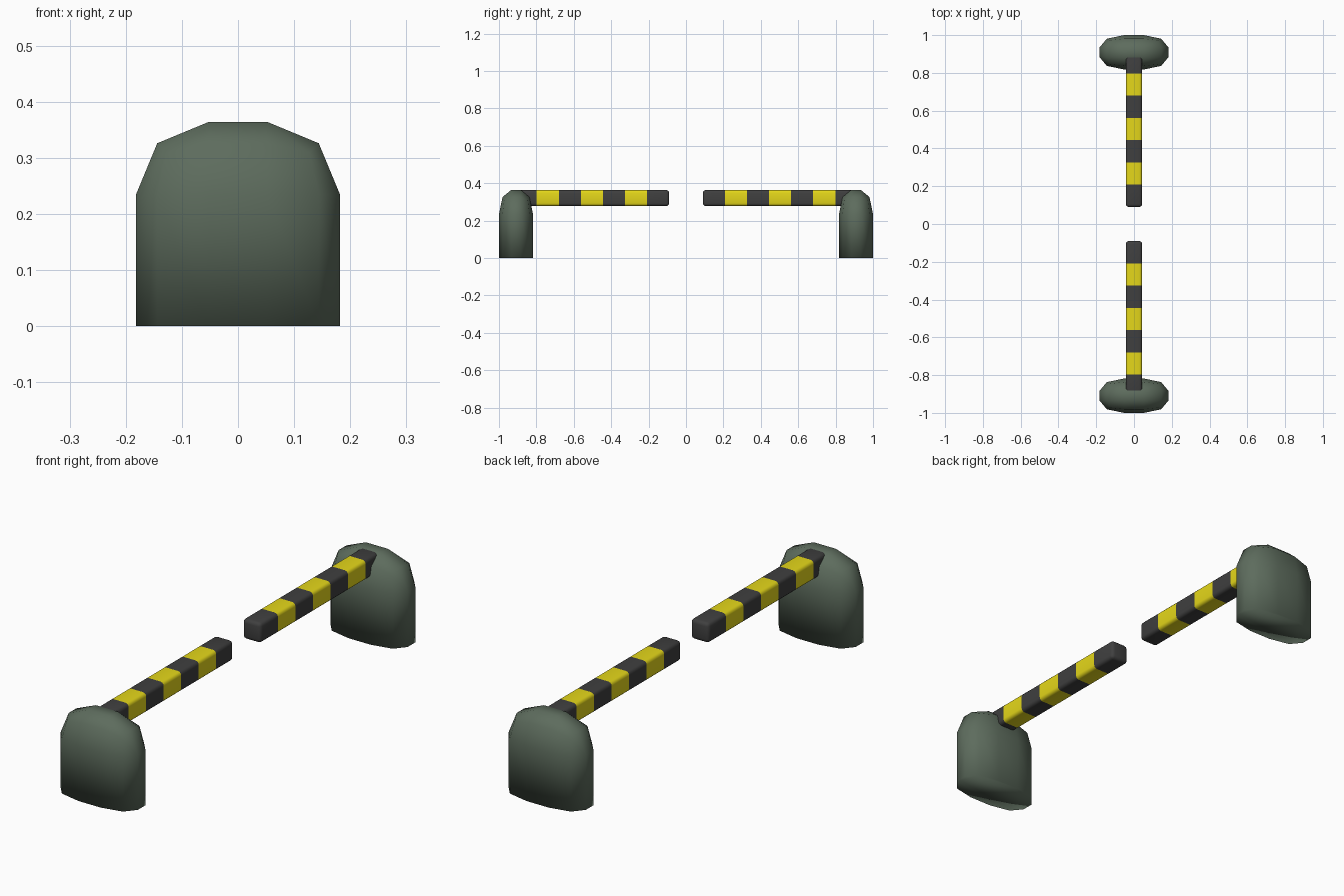
import bpy, bmesh
from mathutils import Vector

if "Cube" in bpy.data.objects:
    bpy.data.objects.remove(bpy.data.objects["Cube"])


def material(name, rgb):
    m = bpy.data.materials.new(name)
    m.diffuse_color = (*rgb, 1)
    m.use_nodes = True
    m.node_tree.nodes["Principled BSDF"].inputs["Base Color"].default_value = m.diffuse_color
    return m


GREEN = material("green_housing", (0.11, 0.15, 0.11))
DARK = material("dark_stripe", (0.05, 0.05, 0.05))
YELLOW = material("yellow_stripe", (0.78, 0.68, 0.01))


def rounded_box(lo, hi, offset, segments):
    bm = bmesh.new()
    bmesh.ops.create_cube(bm, size=1)
    lo, hi = Vector(lo), Vector(hi)
    for v in bm.verts:
        v.co = (lo + hi) / 2 + v.co * (hi - lo)
    bmesh.ops.bevel(bm, geom=bm.edges[:], offset=offset, segments=segments,
                    profile=0.5, affect='EDGES')
    return bm


def cut(bm, co, no, remove=False):
    return bmesh.ops.bisect_plane(bm, geom=bm.verts[:] + bm.edges[:] + bm.faces[:],
                                  plane_co=co, plane_no=no, clear_inner=remove)


def finish(bm, name, mats):
    bmesh.ops.recalc_face_normals(bm, faces=bm.faces[:])
    for f in bm.faces:
        f.smooth = True
    mesh = bpy.data.meshes.new(name)
    bm.to_mesh(mesh)
    bm.free()
    for m in mats:
        mesh.materials.append(m)
    ob = bpy.data.objects.new(name, mesh)
    bpy.context.collection.objects.link(ob)
    return ob


STRIPE = 0.118
BAR_START, BAR_END = 0.09, 0.905

for side, label in ((-1, "front"), (1, "back")):
    # post housing: coarse rounded block, flat base, squashed in depth
    bm = rounded_box((-0.182, -0.182, -0.3), (0.182, 0.182, 0.364), 0.13, 2)
    res = cut(bm, (0, 0, 0), (0, 0, 1), remove=True)
    bmesh.ops.contextual_create(
        bm, geom=[e for e in res["geom_cut"] if isinstance(e, bmesh.types.BMEdge)])
    for v in bm.verts:
        v.co.y = v.co.y * 0.5 + side * 0.909
    finish(bm, label + "_post", [GREEN])

    # barrier arm: softened bar with alternating stripes
    ys = sorted((side * BAR_START, side * BAR_END))
    bm = rounded_box((-0.043, ys[0], 0.278), (0.043, ys[1], 0.3635), 0.015, 3)
    for i in range(1, 7):
        cut(bm, (0, side * (BAR_START + i * STRIPE), 0), (0, 1, 0))
    for f in bm.faces:
        d = abs(f.calc_center_median().y) - BAR_START
        f.material_index = int(max(d, 0) / STRIPE) % 2
    arm = finish(bm, label + "_barrier_arm", [DARK, YELLOW])
    bpy.ops.object.select_all(action='DESELECT')
    arm.select_set(True)
    bpy.context.view_layer.objects.active = arm
    bpy.ops.object.shade_smooth_by_angle(angle=0.7)
